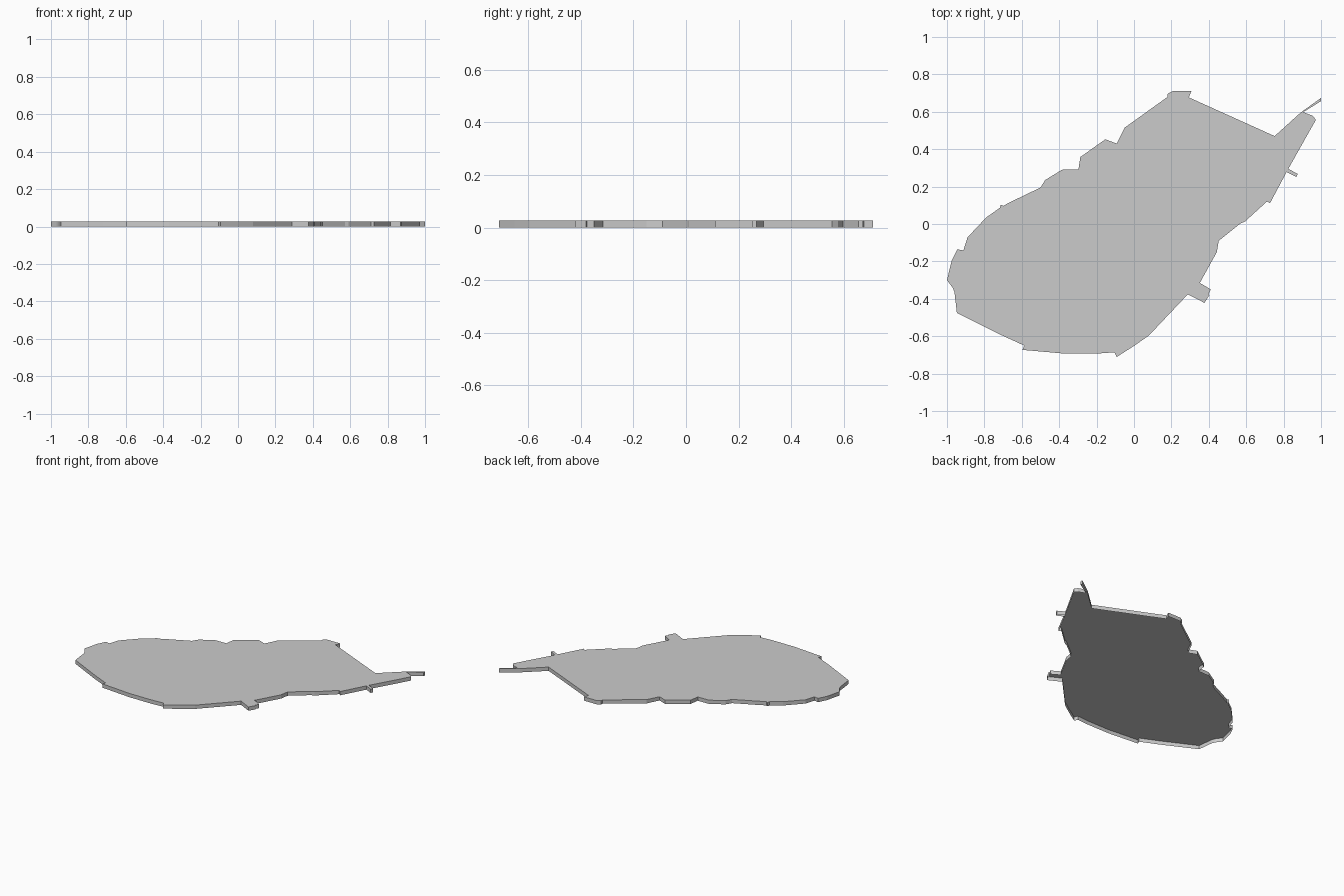
import bpy, bmesh

THICKNESS = 0.027

# Outline of the slab seen from above, clockwise from the top notch
outline = [
    (.18, .68), (.18, .696), (.207, .711), (.307, .711), (.293, .677), (.752, .47),
    # thin spike and corner
    (.89, .595), (1, .674), (1, .657), (.905, .598), (.957, .578), (.972, .556),
    # small tab on the right edge
    (.825, .295), (.875, .268), (.868, .252), (.816, .278),
    (.727, .111), (.712, .121), (.592, .012), (.572, .005), (.453, -.09),
    (.443, -.15), (.352, -.315),
    # larger notched tab
    (.411, -.35), (.397, -.376), (.403, -.38), (.377, -.422), (.288, -.376),
    # lower edge
    (.08, -.596), (0, -.652), (-.093, -.711), (-.104, -.686), (-.2, -.693),
    (-.37, -.693), (-.597, -.673), (-.587, -.65), (-.72, -.589), (-.947, -.475),
    # left end
    (-.96, -.364), (-.97, -.34), (-1, -.3), (-.975, -.196), (-.945, -.136),
    (-.912, -.141), (-.89, -.071), (-.79, .035),
    # stepped upper-left edge
    (-.718, .086), (-.712, .103), (-.7, .097), (-.635, .13), (-.50, .195),
    (-.475, .235), (-.385, .29), (-.297, .292), (-.287, .358), (-.153, .453),
    (-.093, .43), (-.05, .515),
]

# Flat top face, with a skirt extruded down to the ground; underside is open
bm = bmesh.new()
top = bm.faces.new([bm.verts.new((x, y, THICKNESS)) for x, y in outline])
top.normal_update()
if top.normal.z < 0:
    top.normal_flip()
skirt = bmesh.ops.extrude_edge_only(bm, edges=top.edges[:])
bmesh.ops.translate(bm, vec=(0, 0, -THICKNESS),
                    verts=[g for g in skirt["geom"] if isinstance(g, bmesh.types.BMVert)])
bmesh.ops.recalc_face_normals(bm, faces=bm.faces)
top.normal_update()
if top.normal.z < 0:
    bmesh.ops.reverse_faces(bm, faces=bm.faces)
mesh = bpy.data.meshes.new("ground_slab")
bm.to_mesh(mesh)
bm.free()
bpy.context.collection.objects.link(bpy.data.objects.new("ground_slab", mesh))
